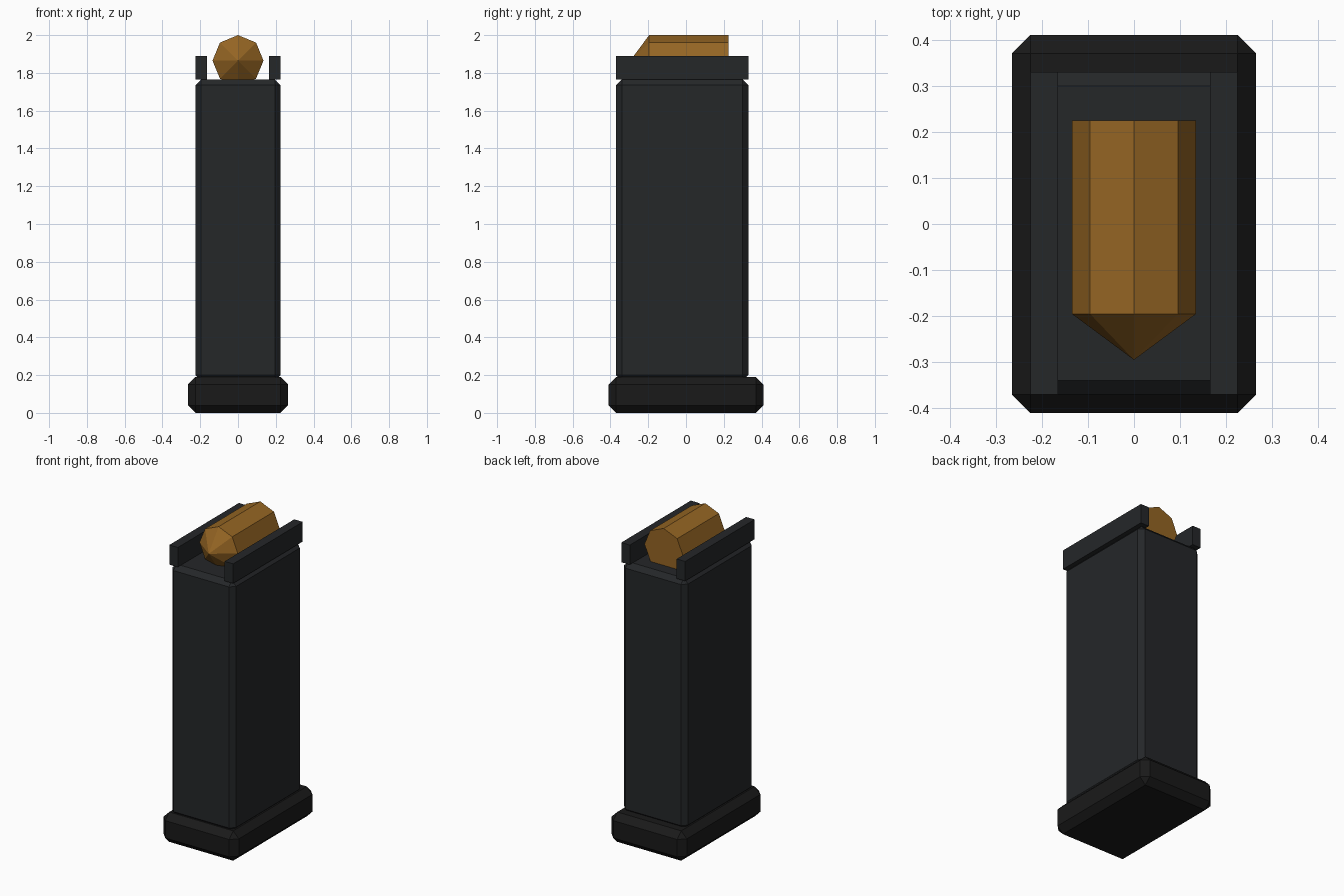
import bpy, math

if "Cube" in bpy.data.objects:
    bpy.data.objects.remove(bpy.data.objects["Cube"])

def material(name, rgb):
    m = bpy.data.materials.new(name)
    m.diffuse_color = (*rgb, 1)
    m.use_nodes = True
    m.node_tree.nodes["Principled BSDF"].inputs["Base Color"].default_value = m.diffuse_color
    return m

black = material("base_black", (0.010, 0.010, 0.010))
steel = material("dark_steel", (0.018, 0.020, 0.022))
brass = material("brass", (0.30, 0.13, 0.017))

def box(name, lo, hi, mat, bevel=0):
    """Box between two corners, with optional flat chamfer on every edge."""
    bpy.ops.mesh.primitive_cube_add(size=1, location=[(a + b) / 2 for a, b in zip(lo, hi)])
    o = bpy.context.object
    o.name = name
    o.scale = [b - a for a, b in zip(lo, hi)]
    bpy.ops.object.transform_apply(location=False, rotation=False, scale=True)
    o.data.materials.append(mat)
    if bevel:
        mod = o.modifiers.new("chamfer", 'BEVEL')
        mod.width = bevel
        mod.segments = 1
    return o

def round_part(name, y_back, y_front, r_front):
    """Eight-sided part lying along y, pointing to the front."""
    bpy.ops.mesh.primitive_cone_add(
        vertices=8, radius1=0.135, radius2=r_front, depth=y_back - y_front,
        location=(0, (y_back + y_front) / 2, 1.865), rotation=(math.pi / 2, 0, 0))
    o = bpy.context.object
    o.name = name
    o.data.materials.append(brass)

# Base plate and main body
box("base_plate", (-0.265, -0.41, 0), (0.265, 0.41, 0.19), black, 0.04)
box("magazine_body", (-0.225, -0.37, 0.17), (0.225, 0.33, 1.765), steel, 0.03)

# Feed lips on both sides
for side, x in (("left", -0.195), ("right", 0.195)):
    box("feed_lip_" + side, (x - 0.03, -0.37, 1.765), (x + 0.03, 0.33, 1.89), steel)

# Top cartridge
round_part("cartridge_case", 0.225, -0.195, 0.135)
round_part("bullet_tip", -0.195, -0.295, 0)
